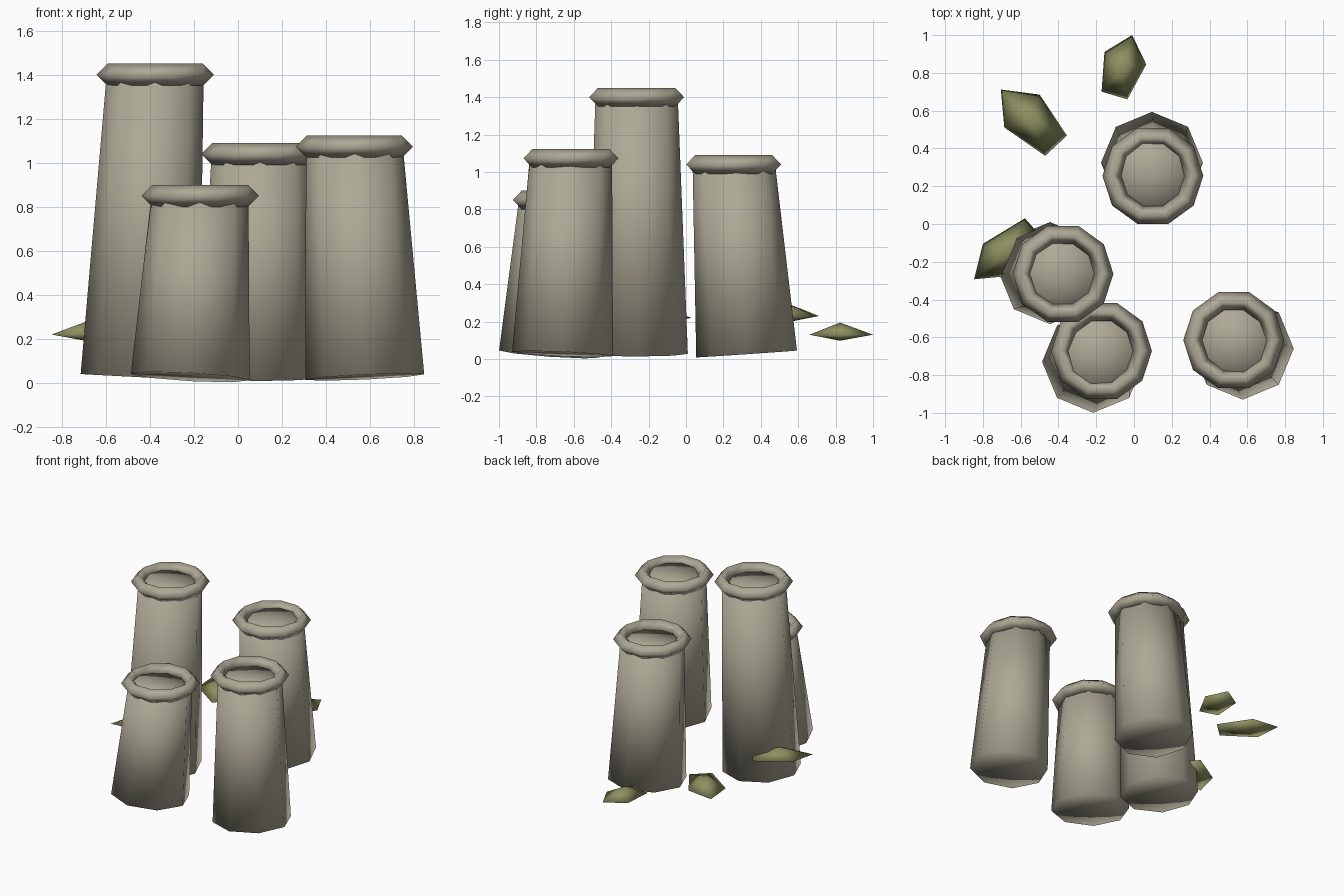
import bpy
import bmesh
from math import radians
from mathutils import Vector, Matrix

if "Cube" in bpy.data.objects:
    bpy.data.objects.remove(bpy.data.objects["Cube"], do_unlink=True)


def make_material(name, rgb):
    mat = bpy.data.materials.new(name)
    mat.use_nodes = True
    mat.diffuse_color = (*rgb, 1)
    mat.node_tree.nodes["Principled BSDF"].inputs["Base Color"].default_value = (*rgb, 1)
    return mat


stone = make_material("warm grey stone", (0.42, 0.395, 0.305))
olive = make_material("olive green", (0.27, 0.285, 0.12))


def finish(bm, name, mat):
    bmesh.ops.recalc_face_normals(bm, faces=bm.faces)
    mesh = bpy.data.meshes.new(name)
    bm.to_mesh(mesh)
    bm.free()
    mesh.materials.append(mat)
    mesh.shade_smooth()
    obj = bpy.data.objects.new(name, mesh)
    bpy.context.collection.objects.link(obj)
    return obj


def add_column(name, base, top):
    """Tapered eight-sided column leaning from base to top."""
    base, top = Vector(base), Vector(top)
    axis = top - base
    turn = Vector((0, 0, 1)).rotation_difference(axis).to_matrix().to_4x4()
    place = Matrix.Translation((base + top) / 2) @ turn @ Matrix.Rotation(radians(90), 4, "Z")
    bm = bmesh.new()
    bmesh.ops.create_cone(bm, cap_ends=True, cap_tris=True, segments=8, radius1=0.27,
                          radius2=0.22, depth=axis.length, matrix=place)
    finish(bm, name, stone)


def add_rim(name, centre):
    """Level ten-sided ring with a diamond section."""
    bpy.ops.mesh.primitive_torus_add(location=centre, major_segments=10, minor_segments=4,
                                     major_radius=0.217, minor_radius=0.05)
    obj = bpy.context.object
    obj.name = name
    obj.data.materials.append(stone)
    obj.data.shade_smooth()


def add_leaf(name, z, corners):
    """Stretched pentagon leaf, raised in the middle above and below."""
    a, b, c = (Vector((x, y, z)) for x, y in corners)
    golden = (1 + 5 ** 0.5) / 2
    ring = [a, b, c, a + golden * (c - b), c + golden * (a - b)]
    middle = sum(ring, Vector()) / 5
    bm = bmesh.new()
    verts = [bm.verts.new(p) for p in ring]
    for rise in (0.065, -0.032):
        tip = bm.verts.new(middle + Vector((0, 0, rise)))
        for i in range(5):
            bm.faces.new((verts[i - 1], verts[i], tip))
    finish(bm, name, olive)


# Leaning columns with their rims
columns = {
    "tall": ((-0.445, -0.26, 0.027), (-0.376, -0.264, 1.40)),
    "back": ((0.095, 0.324, 0.027), (0.1, 0.255, 1.04)),
    "right": ((0.576, -0.66, 0.027), (0.528, -0.615, 1.073)),
    "short": ((-0.217, -0.73, 0.027), (-0.172, -0.672, 0.85)),
}
for label, (base, top) in columns.items():
    add_column(label + "_column", base, top)
    add_rim(label + "_rim", top)

# Leaves floating around the columns
add_leaf("back_leaf", 0.13, [(-0.01, 1.0), (0.065, 0.845), (-0.035, 0.66)])
add_leaf("corner_leaf", 0.23, [(-0.705, 0.712), (-0.5, 0.685), (-0.355, 0.468)])
add_leaf("side_leaf", 0.22, [(-0.847, -0.293), (-0.8, -0.105), (-0.577, 0.03)])
